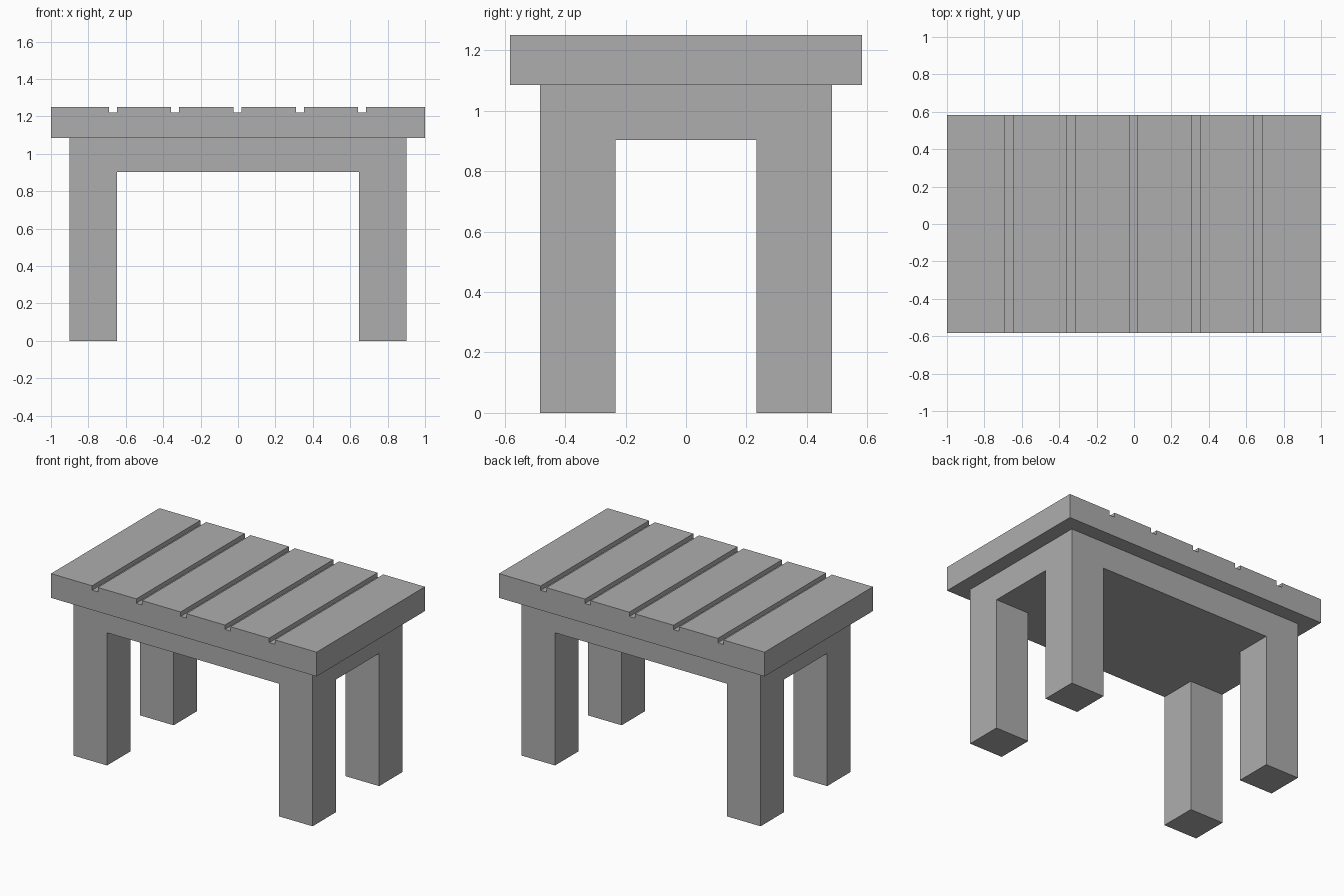
import bpy
import bmesh

cube = bpy.data.objects.get("Cube")
if cube:
    bpy.data.objects.remove(cube, do_unlink=True)

GREY = (0.42, 0.42, 0.42, 1.0)
grey = bpy.data.materials.new("plain grey")
grey.use_nodes = True
grey.diffuse_color = GREY
grey.node_tree.nodes["Principled BSDF"].inputs["Base Color"].default_value = GREY


def finish(name, bm):
    bmesh.ops.recalc_face_normals(bm, faces=bm.faces[:])
    mesh = bpy.data.meshes.new(name)
    bm.to_mesh(mesh)
    bm.free()
    mesh.materials.append(grey)
    obj = bpy.data.objects.new(name, mesh)
    bpy.context.collection.objects.link(obj)


def extrude(bm, faces, offset):
    result = bmesh.ops.extrude_face_region(bm, geom=faces)
    moved = [v for v in result["geom"] if isinstance(v, bmesh.types.BMVert)]
    bmesh.ops.translate(bm, verts=moved, vec=offset)


# Table top: a slab profile with five grooves, extruded from front to back
HALF_DEPTH, BOTTOM, TOP, GROOVE_FLOOR = 0.583, 1.085, 1.25, 1.22
profile = [(1.0, BOTTOM), (-1.0, BOTTOM), (-1.0, TOP)]
for i in range(-2, 3):
    left = i / 3 - 0.024
    right = left + 0.043
    profile += [(left, TOP), (left, GROOVE_FLOOR), (right, GROOVE_FLOOR), (right, TOP)]
profile.append((1.0, TOP))
bm = bmesh.new()
face = bm.faces.new([bm.verts.new((x, -HALF_DEPTH, z)) for x, z in profile])
extrude(bm, [face], (0, 2 * HALF_DEPTH, 0))
finish("grooved_table_top", bm)

# Base: a solid block under the top, its corner cells drawn down into legs
BLOCK_BOTTOM = 0.903
xs, ys = (-0.9, -0.648, 0.648, 0.9), (-0.483, -0.233, 0.233, 0.483)
bm = bmesh.new()
grid = [[bm.verts.new((x, y, BLOCK_BOTTOM)) for y in ys] for x in xs]
cells = {(i, j): bm.faces.new((grid[i][j], grid[i][j + 1], grid[i + 1][j + 1], grid[i + 1][j]))
         for i in range(3) for j in range(3)}
ring = [grid[0][j] for j in range(4)] + [grid[i][3] for i in (1, 2, 3)]
ring += [grid[3][j] for j in (2, 1, 0)] + [grid[i][0] for i in (2, 1)]
upper = [bm.verts.new((v.co.x, v.co.y, BOTTOM)) for v in ring]
for k in range(len(ring)):
    n = (k + 1) % len(ring)
    bm.faces.new((ring[k], ring[n], upper[n], upper[k]))
bm.faces.new(upper)
bmesh.ops.recalc_face_normals(bm, faces=bm.faces[:])
for i in (0, 2):
    for j in (0, 2):
        extrude(bm, [cells[i, j]], (0, 0, -BLOCK_BOTTOM))
# Remove any cell left behind inside a leg
inner = [f for f in bm.faces if all(len(e.link_faces) > 2 for e in f.edges)]
bmesh.ops.delete(bm, geom=inner, context="FACES_ONLY")
finish("base_with_four_legs", bm)
